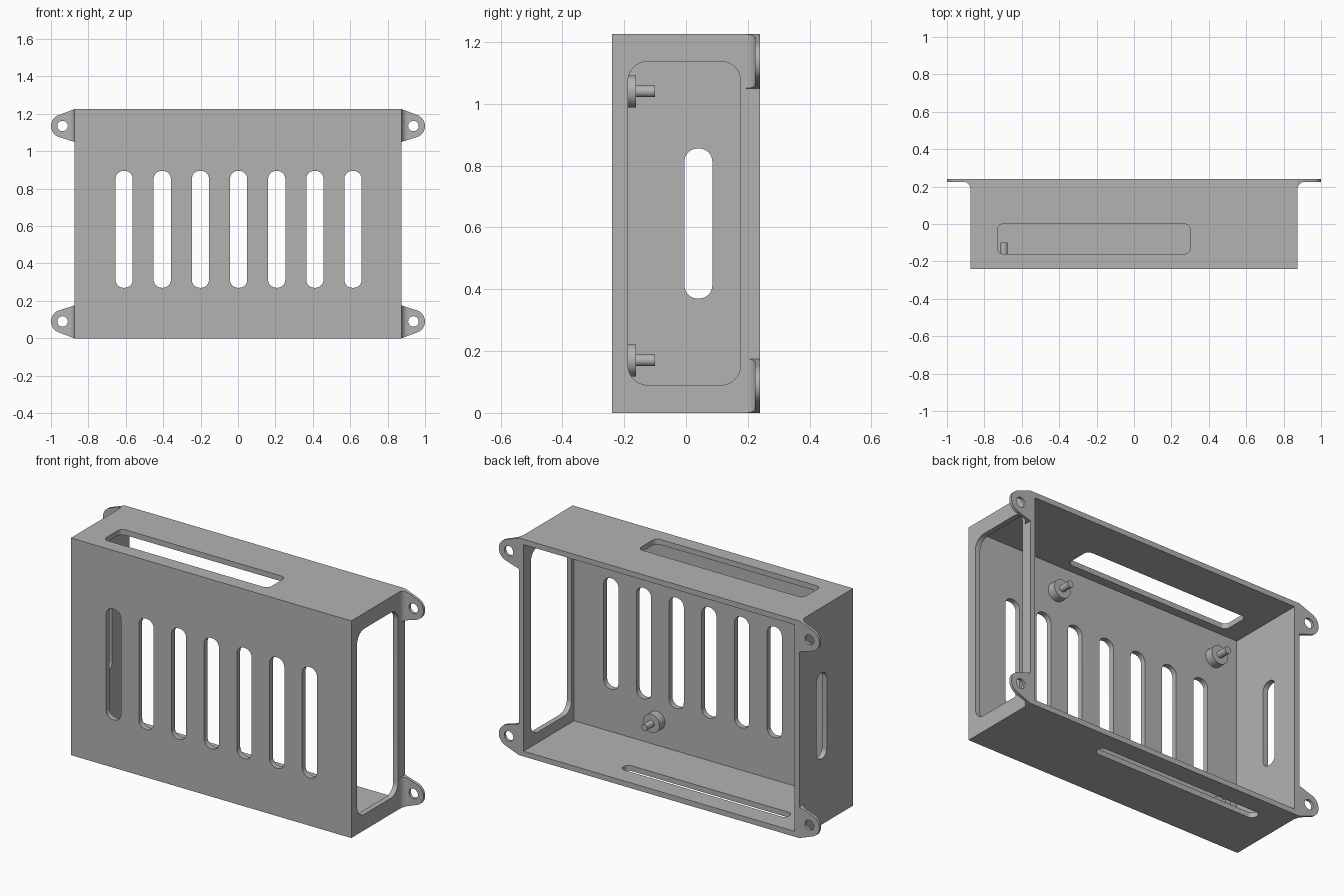
import bpy, bmesh
from math import pi, sin, cos, atan2, acos, hypot
from mathutils import Vector

cube = bpy.data.objects.get("Cube")
if cube:
    bpy.data.objects.remove(cube, do_unlink=True)

gray = bpy.data.materials.new("plain gray")
gray.use_nodes = True
gray.diffuse_color = (0.45, 0.45, 0.45, 1)
gray.node_tree.nodes["Principled BSDF"].inputs["Base Color"].default_value = (0.45, 0.45, 0.45, 1)

W, D, H, T = 0.875, 0.24, 1.225, 0.03   # half width, half depth, height, wall


def arc(cx, cy, r, a0, a1, n=10):
    return [(cx + r * cos(a0 + (a1 - a0) * i / n), cy + r * sin(a0 + (a1 - a0) * i / n))
            for i in range(n + 1)]


def rounded(u0, u1, v0, v1, r):
    return (arc(u1 - r, v1 - r, r, 0, pi / 2) + arc(u0 + r, v1 - r, r, pi / 2, pi)
            + arc(u0 + r, v0 + r, r, pi, 1.5 * pi) + arc(u1 - r, v0 + r, r, 1.5 * pi, 2 * pi))


def prism(name, outline, axis, lo, hi):
    """Extrude a 2D outline along an axis; outline uses the other two axes in order."""
    def place(p, d):
        c = list(p)
        c.insert("xyz".index(axis), d)
        return c
    bm = bmesh.new()
    face = bm.faces.new([bm.verts.new(place(p, lo)) for p in outline])
    ext = bmesh.ops.extrude_face_region(bm, geom=[face])
    verts = [g for g in ext["geom"] if isinstance(g, bmesh.types.BMVert)]
    bmesh.ops.translate(bm, verts=verts, vec=Vector(place((0, 0), hi - lo)))
    bmesh.ops.recalc_face_normals(bm, faces=bm.faces)
    mesh = bpy.data.meshes.new(name)
    bm.to_mesh(mesh)
    bm.free()
    mesh.materials.append(gray)
    ob = bpy.data.objects.new(name, mesh)
    bpy.context.collection.objects.link(ob)
    return ob


def activate(ob):
    bpy.ops.object.select_all(action='DESELECT')
    ob.select_set(True)
    bpy.context.view_layer.objects.active = ob


def boolean(ob, tool, operation='DIFFERENCE'):
    mod = ob.modifiers.new("cut", 'BOOLEAN')
    mod.object, mod.operation, mod.solver = tool, operation, 'EXACT'
    activate(ob)
    bpy.ops.object.modifier_apply(modifier=mod.name)
    bpy.data.objects.remove(tool, do_unlink=True)


def smooth(ob):
    activate(ob)
    bpy.ops.object.shade_smooth_by_angle(angle=0.5)


def rect(u0, u1, v0, v1):
    return [(u0, v0), (u1, v0), (u1, v1), (u0, v1)]


# Open-backed housing
housing = prism("housing", rect(-W, W, -D, D), "z", 0, H)
boolean(housing, prism("cavity", rect(T - W, W - T, T - D, D + 0.1), "z", T, H - T))

# Front ventilation slots
for i in range(-3, 4):
    x = 0.003 + 0.204 * i
    boolean(housing, prism("vent", rounded(x - 0.046, x + 0.046, 0.27, 0.895, 0.043),
                           "y", -D - 0.1, -D + 0.08))

# Side window, side slot, top opening, bottom slot
boolean(housing, prism("window", rounded(-0.188, 0.177, 0.09, 1.137, 0.065), "x", W - 0.1, W + 0.1))
boolean(housing, prism("side_slot", rounded(-0.005, 0.085, 0.37, 0.855, 0.042), "x", -W - 0.1, -W + 0.1))
boolean(housing, prism("top_slot", rounded(-0.73, 0.30, -0.16, 0.0, 0.03), "z", H - 0.1, H + 0.1))
boolean(housing, prism("bottom_slot", rounded(-0.715, 0.32, 0.068, 0.132, 0.03), "z", -0.1, 0.1))
smooth(housing)


def ear(name, side, z0, z1, zc):
    """Filleted mounting tab with a rounded, tapered end and a screw hole."""
    xc, r, f, y = 0.938, 0.062, 0.034, 0.224
    root = W - 0.01
    profile = [(root, D), (1.02, D), (1.02, y)] + arc(W + f, y - f, f, pi / 2, pi) + [(root, y - f)]
    ob = prism(name, [(side * px, py) for px, py in profile], "z", z0 - 0.01, z1 + 0.01)

    def tangent(z, sign):
        dx, dz = W - xc, z - zc
        return atan2(dz, dx) + sign * acos(r / hypot(dx, dz))
    a0, a1 = tangent(z0, 1), tangent(z1, -1)
    while a0 > 0:
        a0 -= 2 * pi
    while a1 < a0:
        a1 += 2 * pi
    outline = [(root, z0), (W, z0)] + arc(xc, zc, r, a0, a1, 24) + [(W, z1), (root, z1)]
    boolean(ob, prism("tab_shape", [(side * px, pz) for px, pz in outline], "y", 0, 0.4), 'INTERSECT')
    hole = arc(side * xc, zc, 0.028, 0, 2 * pi, 32)[:-1]
    boolean(ob, prism("hole", hole, "y", 0, 0.4))
    smooth(ob)


for side, label in ((1, "left"), (-1, "right")):
    ear(label + "_upper_ear", side, 1.05, H, 1.135)
    ear(label + "_lower_ear", side, 0, 0.175, 0.09)

# Standoffs with locating pins on the inside of the front wall
for x, label in ((0.33, "left"), (-0.695, "right")):
    for z, level in ((0.17, "lower"), (1.04, "upper")):
        for part, r, end in (("standoff", 0.052, -0.162), ("pin", 0.019, -0.10)):
            circle = arc(x, z, r, 0, 2 * pi, 32)[:-1]
            smooth(prism(f"{label}_{level}_{part}", circle, "y", T - D - 0.005, end))
